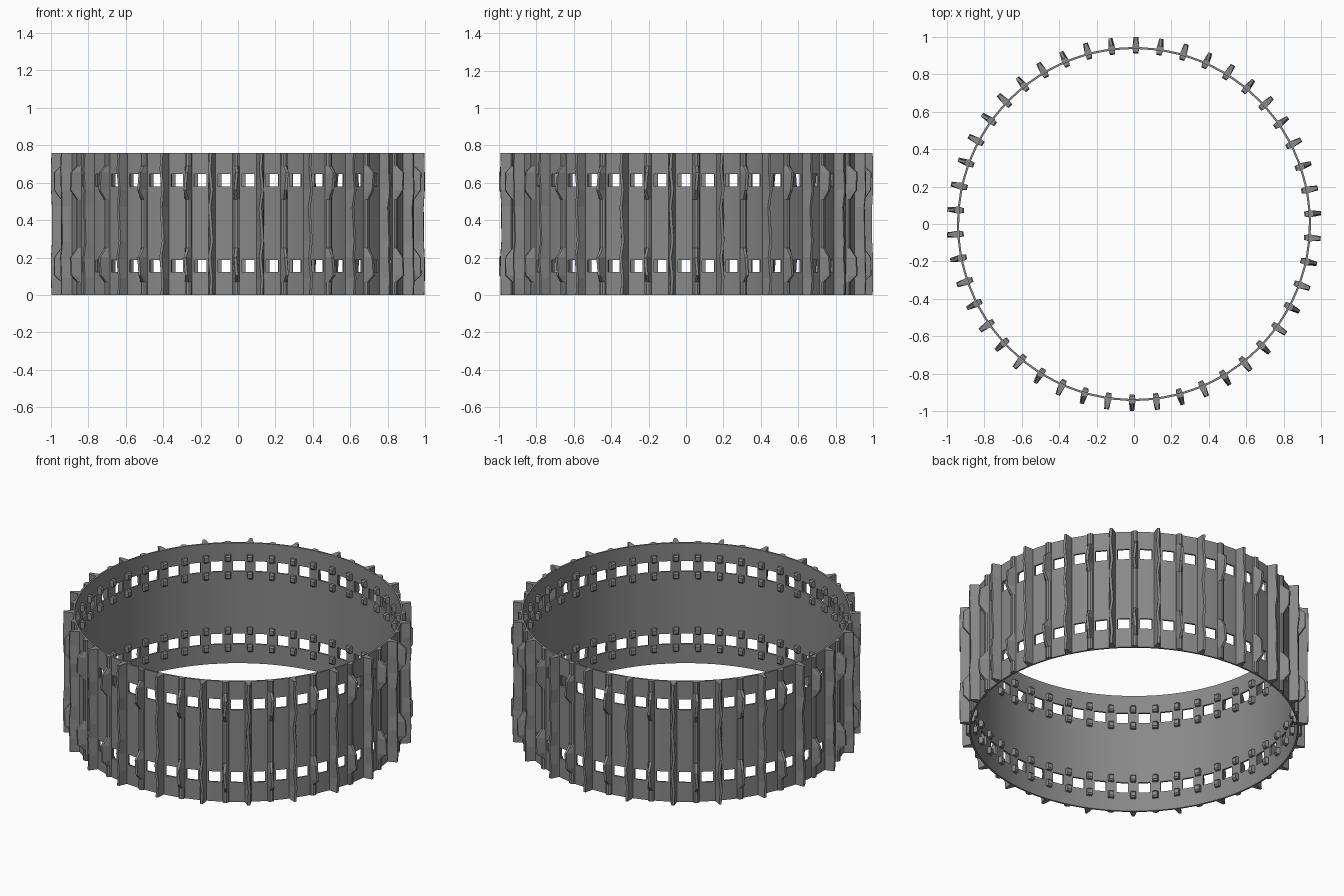
import bpy, bmesh, math

if "Cube" in bpy.data.objects:
    bpy.data.objects.remove(bpy.data.objects["Cube"])

COUNT = 46
PITCH = 2 * math.pi / COUNT
START = math.radians(-90.6)
HEIGHT = 0.76
R_IN, R_OUT = 0.934, 0.945
WINDOW = math.radians(4.1)
ROWS = (0.155, 0.613)          # centre heights of the two window rows

rubber = bpy.data.materials.new("grey_rubber")
rubber.diffuse_color = (0.25, 0.25, 0.25, 1)
rubber.use_nodes = True
rubber.node_tree.nodes["Principled BSDF"].inputs["Base Color"].default_value = rubber.diffuse_color


def finish(bm, name):
    bmesh.ops.recalc_face_normals(bm, faces=bm.faces[:])
    mesh = bpy.data.meshes.new(name)
    bm.to_mesh(mesh)
    bm.free()
    mesh.materials.append(rubber)
    obj = bpy.data.objects.new(name, mesh)
    bpy.context.collection.objects.link(obj)
    return obj


def place(angle, r, t, z):
    """Point at radius r, shifted t along the tangent, at height z."""
    c, s = math.cos(angle), math.sin(angle)
    return (r * c - t * s, r * s + t * c, z)


def loft(bm, rings):
    rings = [[bm.verts.new(p) for p in ring] for ring in rings]
    n = len(rings[0])
    for a, b in zip(rings, rings[1:]):
        for i in range(n):
            j = (i + 1) % n
            bm.faces.new((a[i], a[j], b[j], b[i]))
    bm.faces.new(rings[0])
    bm.faces.new(rings[-1])


# Belt: a thin ring with two rows of open windows
angles = []
for k in range(COUNT):
    a = START + k * PITCH
    angles += [a, a + (PITCH - WINDOW) / 2, a + (PITCH + WINDOW) / 2]
levels = [0] + [row + d for row in ROWS for d in (-0.033, 0.033)] + [HEIGHT]
n = len(angles)
bm = bmesh.new()
skins = [[[bm.verts.new(place(a, r, 0, z)) for a in angles] for z in levels]
         for r in (R_IN, R_OUT)]


def is_solid(i, j):
    return 0 <= j < len(levels) - 1 and not (i % 3 == 1 and j in (1, 3))


for j in range(len(levels) - 1):
    for i in range(n):
        if not is_solid(i, j):
            continue
        corners = [(j, i), (j, (i + 1) % n), (j + 1, (i + 1) % n), (j + 1, i)]
        for skin in skins:
            bm.faces.new([skin[a][b] for a, b in corners])
        # Walls wherever the neighbouring cell is open
        sides = [(i, j - 1), ((i + 1) % n, j), (i, j + 1), ((i - 1) % n, j)]
        for s, (ni, nj) in enumerate(sides):
            if not is_solid(ni, nj):
                (a, b), (c, d) = corners[s], corners[(s + 1) % 4]
                bm.faces.new((skins[0][a][b], skins[0][c][d],
                              skins[1][c][d], skins[1][a][b]))
belt = finish(bm, "belt")
bpy.context.view_layer.objects.active = belt
belt.select_set(True)
bpy.ops.object.shade_smooth_by_angle(angle=math.radians(30))

# Lug outlines: height, tip radius, sideways shift of the tip
half_paddle = [(0, 0.962, 0), (0.07, 0.962, 0), (0.105, 1.0, 0.004),
               (0.20, 1.0, -0.004), (0.25, 0.962, 0)]
paddle = half_paddle + [(HEIGHT - z, r, t) for z, r, t in reversed(half_paddle)]
half_blade = [(0, 0.998, 0), (0.09, 1.0, 0.005), (0.20, 1.0, -0.006),
              (0.29, 0.995, 0.006)]
blade = half_blade + [(HEIGHT - z, r, -t) for z, r, t in reversed(half_blade)]


def add_lugs(name, outline, first):
    bm = bmesh.new()
    for k in range(first, COUNT, 2):
        a = START + k * PITCH
        loft(bm, [[place(a, r, t, z) for r, t in (
            (0.940, -0.020), (0.955, -0.017), (tip, shift - 0.007),
            (tip, shift + 0.007), (0.955, 0.017), (0.940, 0.020))]
            for z, tip, shift in outline])
    finish(bm, name)


add_lugs("paddle_lugs", paddle, 0)
add_lugs("blade_lugs", blade, 1)

# Guide clips: small blocks on the inside, above and below each window row
bm = bmesh.new()
for k in range(COUNT):
    a = START + k * PITCH
    for row in ROWS:
        for side in (-1, 1):
            zc = row + side * 0.054
            loft(bm, [[place(a, r, t, zc + dz) for r, t in (
                (0.938, -0.018), (inner, -0.013), (inner, 0.013), (0.938, 0.018))]
                for dz, inner in ((-0.021, 0.918), (-0.012, 0.911),
                                  (0.012, 0.911), (0.021, 0.918))])
finish(bm, "guide_clips")
